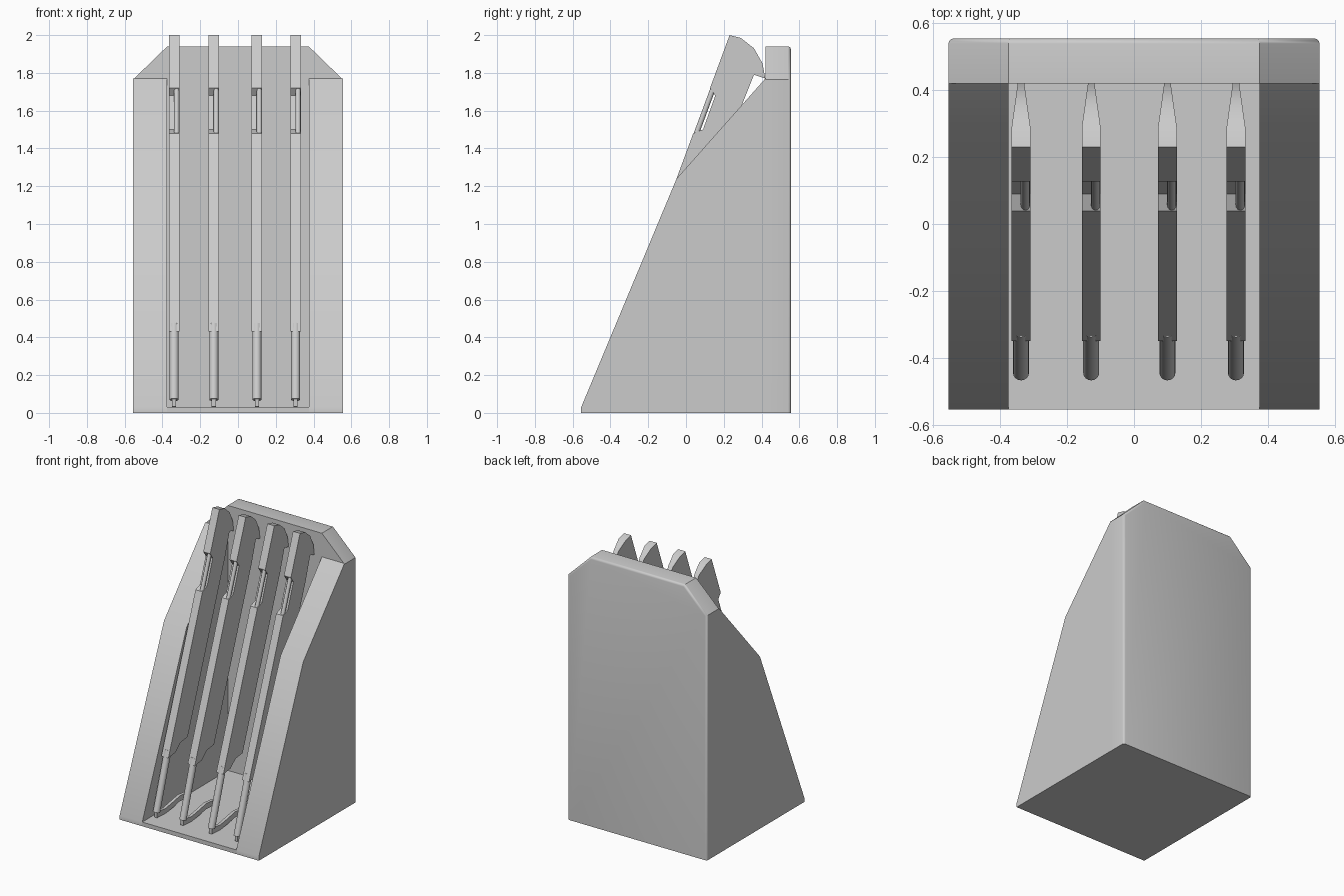
import bpy, bmesh, math
from mathutils import Vector

if "Cube" in bpy.data.objects:
    bpy.data.objects.remove(bpy.data.objects["Cube"], do_unlink=True)

grey = bpy.data.materials.new("light_grey")
grey.use_nodes = True
grey.diffuse_color = (0.6, 0.6, 0.6, 1)
grey.node_tree.nodes["Principled BSDF"].inputs["Base Color"].default_value = (0.6, 0.6, 0.6, 1)


def finish(name, bm):
    bmesh.ops.recalc_face_normals(bm, faces=bm.faces)
    mesh = bpy.data.meshes.new(name)
    bm.to_mesh(mesh)
    bm.free()
    mesh.materials.append(grey)
    ob = bpy.data.objects.new(name, mesh)
    bpy.context.collection.objects.link(ob)
    bpy.ops.object.select_all(action='DESELECT')
    ob.select_set(True)
    bpy.context.view_layer.objects.active = ob
    bpy.ops.object.shade_smooth_by_angle(angle=math.radians(35))
    return ob


def prism(points, place, start, depth):
    """Extrude a 2D outline; place maps (a, b, depth) to a 3D point."""
    bm = bmesh.new()
    face = bm.faces.new([bm.verts.new(place(a, b, start)) for a, b in points])
    shift = Vector(place(0, 0, depth)) - Vector(place(0, 0, 0))
    ext = bmesh.ops.extrude_face_region(bm, geom=[face])["geom"]
    moved = [g for g in ext if isinstance(g, bmesh.types.BMVert)]
    bmesh.ops.translate(bm, verts=moved, vec=shift)
    return bm


def along_x(a, b, d):
    return (d, a, b)


def along_y(a, b, d):
    return (a, d, b)


def rod(name, p, q, radius, sides=16):
    p, q = Vector(p), Vector(q)
    axis = q - p
    bm = bmesh.new()
    bmesh.ops.create_cone(bm, cap_ends=True, segments=sides, radius1=radius,
                          radius2=radius, depth=axis.length)
    turn = axis.to_track_quat('Z', 'Y').to_matrix().to_4x4()
    bmesh.ops.transform(bm, verts=bm.verts, matrix=turn)
    bmesh.ops.translate(bm, verts=bm.verts, vec=(p + q) / 2)
    return finish(name, bm)


HALF, INNER, PANEL_Y, FLOOR = 0.555, 0.375, 0.42, 0.03

# Back panel with clipped top corners and softened rear edges
panel = prism([(-HALF, 0), (HALF, 0), (HALF, 1.765), (INNER, 1.94),
               (-INNER, 1.94), (-HALF, 1.765)], along_y, PANEL_Y, HALF - PANEL_Y)
rear = [e for e in panel.edges
        if all(v.co.y > 0.5 for v in e.verts) and any(v.co.z > 0.1 for v in e.verts)]
bmesh.ops.bevel(panel, geom=rear, offset=0.015, segments=3, profile=0.5, affect='EDGES')
finish("back_panel", panel)

# Side wedges
wedge = [(-HALF, 0), (PANEL_Y, 0), (PANEL_Y, 1.77), (-0.05, 1.24), (-HALF, FLOOR)]
for side, start in (("left", INNER), ("right", -HALF)):
    finish(side + "_wedge", prism(wedge, along_x, start, HALF - INNER))

# Channel floor between the wedges
finish("channel_floor", prism([(-HALF, 0), (PANEL_Y, 0), (PANEL_Y, FLOOR), (-HALF, FLOOR)],
                              along_x, -INNER, 2 * INNER))


def front(z):
    """Front line of the leaning handles."""
    return -0.35 + (z - 0.43) * 0.37


handle = [(front(0.43), 0.43), (front(1.48), 1.48), (0.09, 1.5), (0.155, 1.68),
          (front(1.72), 1.72), (front(2.0), 2.0), (0.29, 1.985), (0.36, 1.93),
          (0.405, 1.85), (0.42, 1.77), (0.36, 1.79), (0.3, 1.64), (-0.13, 0.5),
          (-0.21, 0.49), (-0.27, 0.44)]
foot = [(-0.455, 0.035), (-0.36, 0.03), (-0.27, 0.04), (-0.2, 0.055), (-0.1, 0.05),
        (-0.1, 0.085), (-0.19, 0.095), (-0.27, 0.08), (-0.36, 0.065), (-0.455, 0.08)]
WIDTH = 0.056

# Four leaning tools, each with handle, finger bar, shaft and foot
for i, x in enumerate((-0.338, -0.128, 0.1, 0.305), 1):
    bm = prism(handle, along_x, x - WIDTH / 2, WIDTH)
    for v in bm.verts:
        if v.co.y > 0.29:
            v.co.x = x + (v.co.x - x) * (1 - 0.65 * (v.co.y - 0.29) / 0.13)
    finish(f"tool_handle_{i}", bm)
    rod(f"finger_bar_{i}", (x + 0.013, front(1.47) + 0.017, 1.47),
        (x + 0.013, front(1.73) + 0.017, 1.73), 0.014, 12)
    rod(f"tool_shaft_{i}", (x, -0.445, 0.07), (x, -0.315, 0.47), 0.024)
    finish(f"tool_foot_{i}", prism(foot, along_x, x - 0.011, 0.022))
